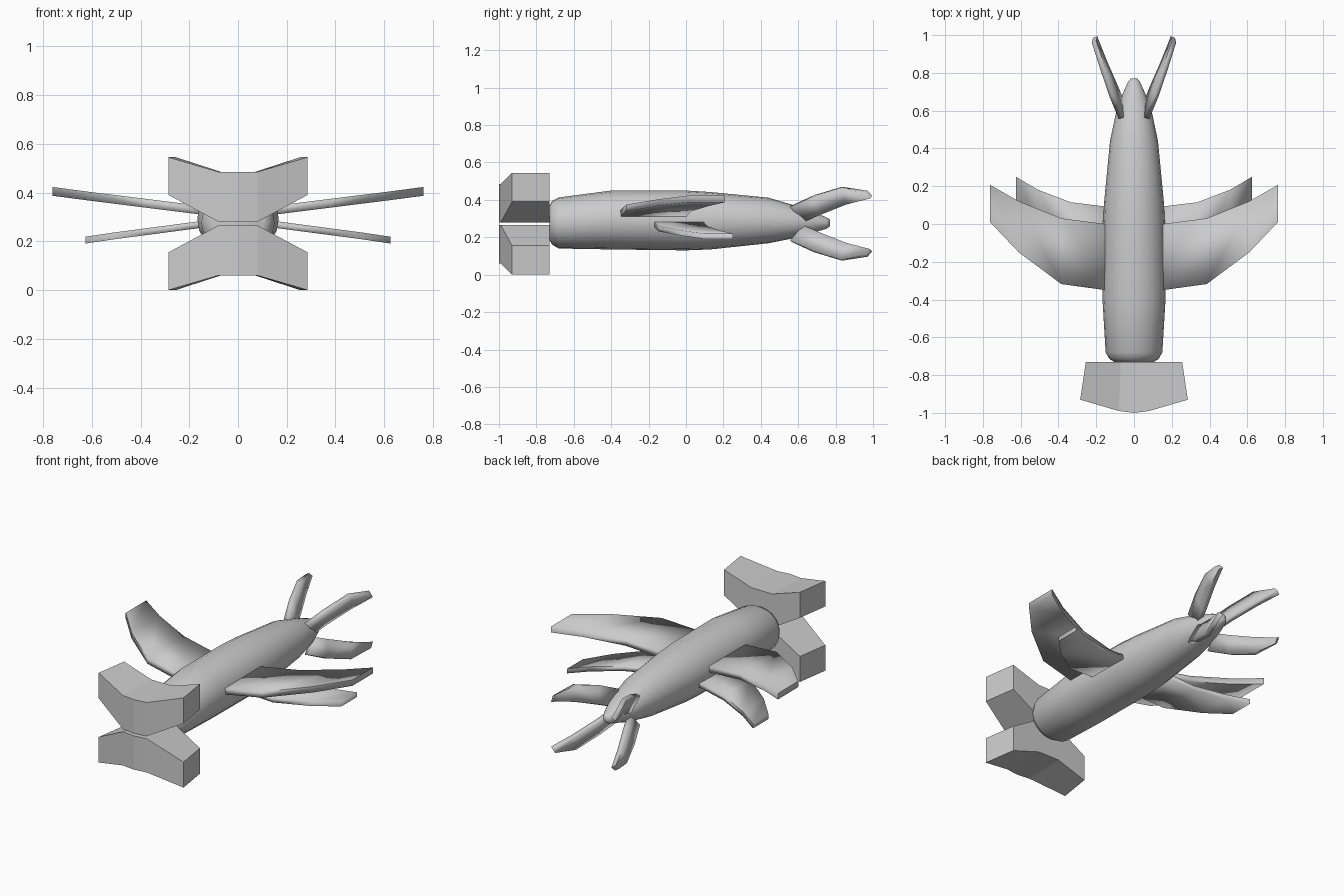
import bpy, bmesh, math
from mathutils import Vector

if "Cube" in bpy.data.objects:
    bpy.data.objects.remove(bpy.data.objects["Cube"])


def loft(name, rings, smooth=None, mirror=""):
    """Skin a list of equal-length closed rings, capping both ends."""
    bm = bmesh.new()
    rows = [[bm.verts.new(p) for p in ring] for ring in rings]
    n = len(rows[0])
    for a, b in zip(rows, rows[1:]):
        for i in range(n):
            bm.faces.new((a[i], a[(i + 1) % n], b[(i + 1) % n], b[i]))
    bm.faces.new(rows[0])
    bm.faces.new(rows[-1])
    bmesh.ops.recalc_face_normals(bm, faces=bm.faces)
    mesh = bpy.data.meshes.new(name)
    bm.to_mesh(mesh)
    bm.free()
    obj = bpy.data.objects.new(name, mesh)
    bpy.context.collection.objects.link(obj)
    if smooth:
        bpy.ops.object.select_all(action='DESELECT')
        obj.select_set(True)
        bpy.context.view_layer.objects.active = obj
        bpy.ops.object.shade_smooth_by_angle(angle=math.radians(smooth))
    if mirror:
        # Mirror about x = 0, and z about the middle height where asked
        empty = bpy.data.objects.new(name + "_mirror_centre", None)
        empty.location.z = MID
        empty.hide_render = True
        bpy.context.collection.objects.link(empty)
        mod = obj.modifiers.new("Mirror", 'MIRROR')
        mod.use_axis = ('x' in mirror, False, 'z' in mirror)
        mod.mirror_object = empty
        mod.use_mirror_merge = False
    bpy.context.view_layer.update()
    return obj


MID = 0.2725

# Body: y, half width, bottom z, top z
stations = [
    (-0.73, 0.105, 0.185, 0.37), (-0.715, 0.13, 0.16, 0.395),
    (-0.68, 0.15, 0.14, 0.413), (-0.40, 0.167, 0.135, 0.45),
    (0.0, 0.164, 0.13, 0.45), (0.13, 0.157, 0.135, 0.442),
    (0.44, 0.127, 0.168, 0.412), (0.60, 0.093, 0.20, 0.365),
    (0.69, 0.06, 0.228, 0.332), (0.75, 0.033, 0.245, 0.307),
    (0.77, 0.017, 0.26, 0.295)]
rings = []
for y, w, lo, hi in stations:
    angles = [2 * math.pi * i / 20 for i in range(20)]
    rings.append([(w * math.cos(a), y, (lo + hi) / 2 + (hi - lo) / 2 * math.sin(a))
                  for a in angles])
loft("body", rings, 60)


# Front blocks: half width at front, at back, front y, bottom z, top z
def block_ring(xf, xb, yf, lo, hi):
    return [(xf, yf, lo), (xf, yf, hi), (xb, -0.73, hi), (xb, -0.73, lo)]


half = [(0.0, 0.0, -1.0, 0.28, 0.485), (0.08, 0.07, -0.99, 0.28, 0.485),
        (0.285, 0.255, -0.93, 0.39, 0.545)]
sections = [(-a, -b, y, lo, hi) for a, b, y, lo, hi in half[:0:-1]] + half
loft("front_block", [block_ring(*s) for s in sections], mirror="z")


# Wings: swept blades of rectangular section; x, front y, back y, centre z
def wing(name, sections, thick):
    t = thick / 2
    loft(name, [[(x, f, z - t), (x, f, z + t), (x, b, z + t), (x, b, z - t)]
                for x, f, b, z in sections], 91, "x")


wing("upper_wing", [(0.13, -0.353, -0.003, 0.325), (0.385, -0.318, 0.03, 0.357),
                    (0.61, -0.15, 0.12, 0.385), (0.762, 0.01, 0.207, 0.405)], 0.036)
wing("lower_wing", [(0.13, -0.172, 0.09, 0.272), (0.335, -0.145, 0.115, 0.245),
                    (0.51, -0.02, 0.182, 0.222), (0.625, 0.10, 0.25, 0.205)], 0.028)

# Tail fins: curved blades, outer edge and inner edge at each station
outer = [(0.068, 0.56, 0.365), (0.118, 0.68, 0.42), (0.168, 0.83, 0.467), (0.212, 0.965, 0.442)]
inner = [(0.06, 0.63, 0.285), (0.09, 0.71, 0.32), (0.156, 0.86, 0.378), (0.206, 0.99, 0.415)]
rings = []
for i, (o, n) in enumerate(zip(outer, inner)):
    o, n = Vector(o), Vector(n)
    ahead = Vector(outer[min(i + 1, 3)]) - Vector(outer[max(i - 1, 0)])
    side = ahead.cross(o - n).normalized() * 0.014
    rings.append([o - side, o + side, n + side, n - side])
loft("tail_fin", rings, 91, "xz")
